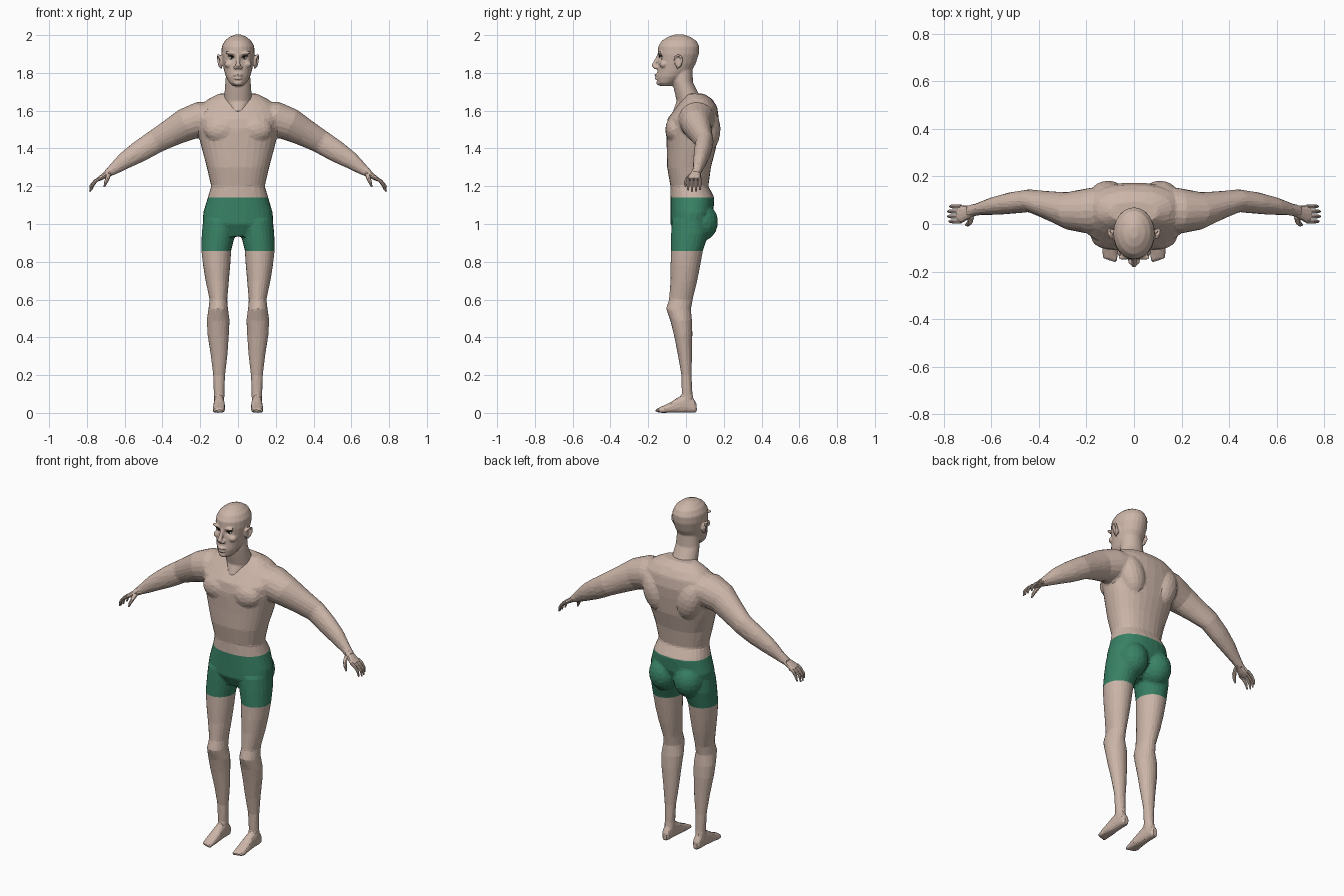
import bpy, bmesh, math
from mathutils import Vector, Matrix

if "Cube" in bpy.data.objects:
    bpy.data.objects.remove(bpy.data.objects["Cube"])

X, Y, Z = Vector((1, 0, 0)), Vector((0, 1, 0)), Vector((0, 0, 1))


def material(name, rgb):
    m = bpy.data.materials.new(name)
    m.use_nodes = True
    m.diffuse_color = (*rgb, 1)
    m.node_tree.nodes["Principled BSDF"].inputs["Base Color"].default_value = (*rgb, 1)
    return m


SKIN = material("skin", (0.60, 0.46, 0.39))
GREEN = material("green_cloth", (0.04, 0.22, 0.13))
WHITE = material("eye_white", (0.7, 0.68, 0.65))
DARK = material("eye_dark", (0.02, 0.015, 0.012))


def loft(bm, rows, u, v=None, n=16, power=2.0):
    """Closed tube through rows of (centre, radius along u, radius along v)."""
    rings = []
    for i, (c, a, b) in enumerate(rows):
        t = rows[min(i + 1, len(rows) - 1)][0] - rows[max(i - 1, 0)][0]
        w = v or t.cross(u).normalized()
        ring = []
        for k in range(n):
            co, si = math.cos(math.tau * k / n), math.sin(math.tau * k / n)
            ca = math.copysign(abs(co) ** (2 / power), co)
            sa = math.copysign(abs(si) ** (2 / power), si)
            ring.append(bm.verts.new(c + u * a * ca + w * b * sa))
        rings.append(ring)
    for r, s in zip(rings, rings[1:]):
        for k in range(n):
            bm.faces.new((r[k], r[(k + 1) % n], s[(k + 1) % n], s[k]))
    bm.faces.new(rings[0])
    bm.faces.new(rings[-1])


def stack(bm, rows, power=2.0, n=24):
    """Horizontal rings from (z, x centre, half width, front y, back y)."""
    loft(bm, [(Vector((x, (f + b) / 2, z)), w, (b - f) / 2) for z, x, w, f, b in rows],
         X, Y, n, power)


def path(bm, points, radii, u, n=8):
    loft(bm, [(Vector(p), r, r) for p, r in zip(points, radii)], u, None, n)


def blob(bm, centre, size, tilt=0.0, axis='Y'):
    m = (Matrix.Translation(centre) @ Matrix.Rotation(tilt, 4, axis)
         @ Matrix.Diagonal((*size, 1)))
    return bmesh.ops.create_uvsphere(bm, u_segments=20, v_segments=12, radius=1, matrix=m)


def mirror(bm):
    geom = bm.verts[:] + bm.edges[:] + bm.faces[:]
    new = bmesh.ops.duplicate(bm, geom=geom)["geom"]
    bmesh.ops.scale(bm, vec=(-1, 1, 1), verts=[g for g in new if isinstance(g, bmesh.types.BMVert)])


def finish(bm, name, mats):
    bmesh.ops.recalc_face_normals(bm, faces=bm.faces[:])
    me = bpy.data.meshes.new(name)
    bm.to_mesh(me)
    bm.free()
    ob = bpy.data.objects.new(name, me)
    bpy.context.scene.collection.objects.link(ob)
    for m in mats:
        me.materials.append(m)
    return ob


def fuse(ob, voxel, smooth, ratio):
    """Melt overlapping volumes into one skin and bake the result."""
    r = ob.modifiers.new("fuse", 'REMESH')
    r.mode, r.voxel_size = 'VOXEL', voxel
    s = ob.modifiers.new("soften", 'SMOOTH')
    s.factor, s.iterations = 0.5, smooth
    if ratio < 1:
        d = ob.modifiers.new("facets", 'DECIMATE')
        d.ratio, d.use_symmetry, d.symmetry_axis = ratio, True, 'X'
    bpy.context.view_layer.update()
    ev = ob.evaluated_get(bpy.context.evaluated_depsgraph_get())
    me = bpy.data.meshes.new_from_object(ev)
    ob.modifiers.clear()
    ob.data = me
    me.name = ob.name
    return me


# Body: limbs first, mirrored, then the trunk
bm = bmesh.new()
stack(bm, [(1.02, .095, .09, -.075, .12), (.95, .103, .089, -.079, .12),
           (.86, .115, .079, -.08, .09), (.78, .113, .072, -.082, .076),
           (.7, .11, .062, -.082, .06), (.6, .104, .047, -.09, .036),
           (.55, .105, .052, -.106, .026), (.49, .105, .061, -.083, .032),
           (.42, .105, .057, -.066, .034), (.3, .1, .044, -.042, .032),
           (.2, .1, .032, -.025, .03), (.1, .1, .028, -.023, .034),
           (.03, .1, .026, -.03, .05)])
# foot and toes
loft(bm, [(Vector((.1, y, h / 2)), w, h / 2) for y, h, w in
          [(.058, .045, .014), (.045, .07, .024), (0, .1, .027), (-.04, .085, .029),
           (-.08, .058, .033), (-.12, .038, .033), (-.145, .028, .029)]], X, Z, 16, 2.6)
for i in range(5):
    x = .078 + i * .0125
    blob(bm, (x, -.142 + i * .005, .013), (.009 - i * .0005, .025, .013))
# arm
loft(bm, [(Vector((x, y, z)), a, b) for x, y, z, a, b in
          [(.12, .06, 1.56, .1, .085), (.2, .055, 1.553, .095, .095),
           (.28, .055, 1.525, .079, .086), (.36, .077, 1.48, .061, .073),
           (.44, .098, 1.435, .048, .063), (.52, .088, 1.385, .046, .058),
           (.6, .075, 1.335, .037, .046), (.66, .062, 1.29, .026, .03),
           (.7, .052, 1.262, .026, .02)]], Y, None, 20)
blob(bm, (.08, .08, 1.01), (.085, .09, .1))                 # buttock
blob(bm, (.11, .115, 1.5), (.075, .068, .12), .25)          # shoulder blade
blob(bm, (.085, -.06, 1.5), (.095, .05, .07))               # chest muscle
mirror(bm)
stack(bm, [(.935, 0, .07, -.05, .06), (1.0, 0, .186, -.082, .12), (1.06, 0, .184, -.082, .145),
           (1.14, 0, .16, -.082, .15), (1.2, 0, .142, -.082, .118),
           (1.3, 0, .165, -.1, .132), (1.4, 0, .192, -.102, .158),
           (1.5, 0, .215, -.106, .17), (1.56, 0, .228, -.096, .174),
           (1.62, 0, .205, -.05, .165), (1.66, 0, .16, -.02, .14),
           (1.69, 0, .1, .005, .095)], 2.3, 32)
body = finish(bm, "body", [SKIN, GREEN])
me = fuse(body, .008, 5, .055)

# Shorts: cut along waistband and hems, then coloured by height
WAIST, HEM = 1.14, .857
bm = bmesh.new()
bm.from_mesh(me)
for z in (WAIST, HEM):
    bmesh.ops.bisect_plane(bm, geom=bm.verts[:] + bm.edges[:] + bm.faces[:], dist=.001,
                           plane_co=(0, 0, z), plane_no=Z)
for f in bm.faces:
    f.smooth = False
    f.material_index = int(HEM < f.calc_center_median().z < WAIST)
bm.to_mesh(me)
bm.free()

# Hands: palm, four curled fingers and a thumb
bm = bmesh.new()
loft(bm, [(Vector((x, y, z)), a, b) for x, y, z, a, b in
          [(.67, .058, 1.285, .022, .021), (.695, .05, 1.265, .028, .017),
           (.72, .043, 1.248, .036, .014), (.742, .042, 1.235, .035, .01)]], Y, None, 12)
for i in range(4):
    y, k = .074 - i * .021, (.0, .008, .009, .003)[i]
    path(bm, [(.728, y, 1.243), (.752 + k / 2, y, 1.228), (.769 + k, y, 1.204),
              (.775 + k, y, 1.18 - k)], (.009, .0085, .0075, .004), Y)
path(bm, [(.685, .035, 1.268), (.69, .01, 1.245), (.7, -.002, 1.22), (.708, -.004, 1.196)],
     (.014, .012, .009, .004), Y)
mirror(bm)
finish(bm, "hands", [SKIN])

# Head with neck, face features and ears
bm = bmesh.new()
blob(bm, (.036, -.139, 1.903), (.032, .013, .009), -.2)     # brow ridge
blob(bm, (.045, -.118, 1.845), (.027, .022, .02))           # cheekbone
blob(bm, (.014, -.158, 1.829), (.01, .014, .009))           # nostril wing
blob(bm, (.09, -.042, 1.858), (.009, .02, .032), .2, 'X')   # ear bowl
path(bm, [(.09, -.058, 1.862), (.099, -.06, 1.882), (.104, -.044, 1.894), (.106, -.025, 1.885),
          (.104, -.022, 1.862), (.098, -.034, 1.838), (.088, -.048, 1.825)],
     (.005, .006, .007, .007, .007, .007, .006), X)
mirror(bm)
stack(bm, [(1.73, 0, .028, -.135, -.07), (1.748, 0, .046, -.152, -.05),
           (1.78, 0, .064, -.156, .0), (1.81, 0, .073, -.152, .03),
           (1.85, 0, .081, -.149, .052), (1.9, 0, .088, -.15, .068),
           (1.94, 0, .086, -.147, .07), (1.97, 0, .07, -.128, .055),
           (1.99, 0, .046, -.097, .024), (2.003, 0, .015, -.06, -.012)])
stack(bm, [(1.595, 0, .05, -.07, .08), (1.65, 0, .074, -.049, .09), (1.7, 0, .071, -.061, .062),
           (1.75, 0, .067, -.072, .037), (1.82, 0, .062, -.08, .034)])
path(bm, [(0, -.143, 1.895), (0, -.156, 1.868), (0, -.17, 1.838), (0, -.16, 1.822)],
     (.009, .01, .014, .007), X, 12)
blob(bm, (0, -.153, 1.789), (.026, .015, .007))             # upper lip
blob(bm, (0, -.152, 1.771), (.023, .014, .007))             # lower lip
blob(bm, (0, -.142, 1.748), (.024, .015, .015))             # chin
head = finish(bm, "head", [SKIN])
me = fuse(head, .0045, 3, 1)
for v in me.vertices:                                       # press in the eye sockets
    d = (Vector((abs(v.co.x), v.co.y, v.co.z)) - Vector((.034, -.142, 1.881))).length
    v.co.y += .016 * math.exp(-(d / .016) ** 2)
me.shade_smooth()

# Eyes: white balls with a dark front, under a lash line
bm = bmesh.new()
blob(bm, (.034, -.124, 1.881), (.014, .013, .009), math.pi / 2, 'X')
for f in bm.faces:
    c = f.calc_center_median()
    f.material_index = int(math.hypot(c.x - .034, c.z - 1.881) < .007 and c.y < -.124)
    f.smooth = True
old = set(bm.faces)
path(bm, [(.016, -.139, 1.881), (.034, -.141, 1.89), (.054, -.127, 1.889)],
     (.002, .003, .002), Z, 6)
for f in bm.faces:
    if f not in old:
        f.material_index = 1
mirror(bm)
finish(bm, "eyes", [WHITE, DARK])
